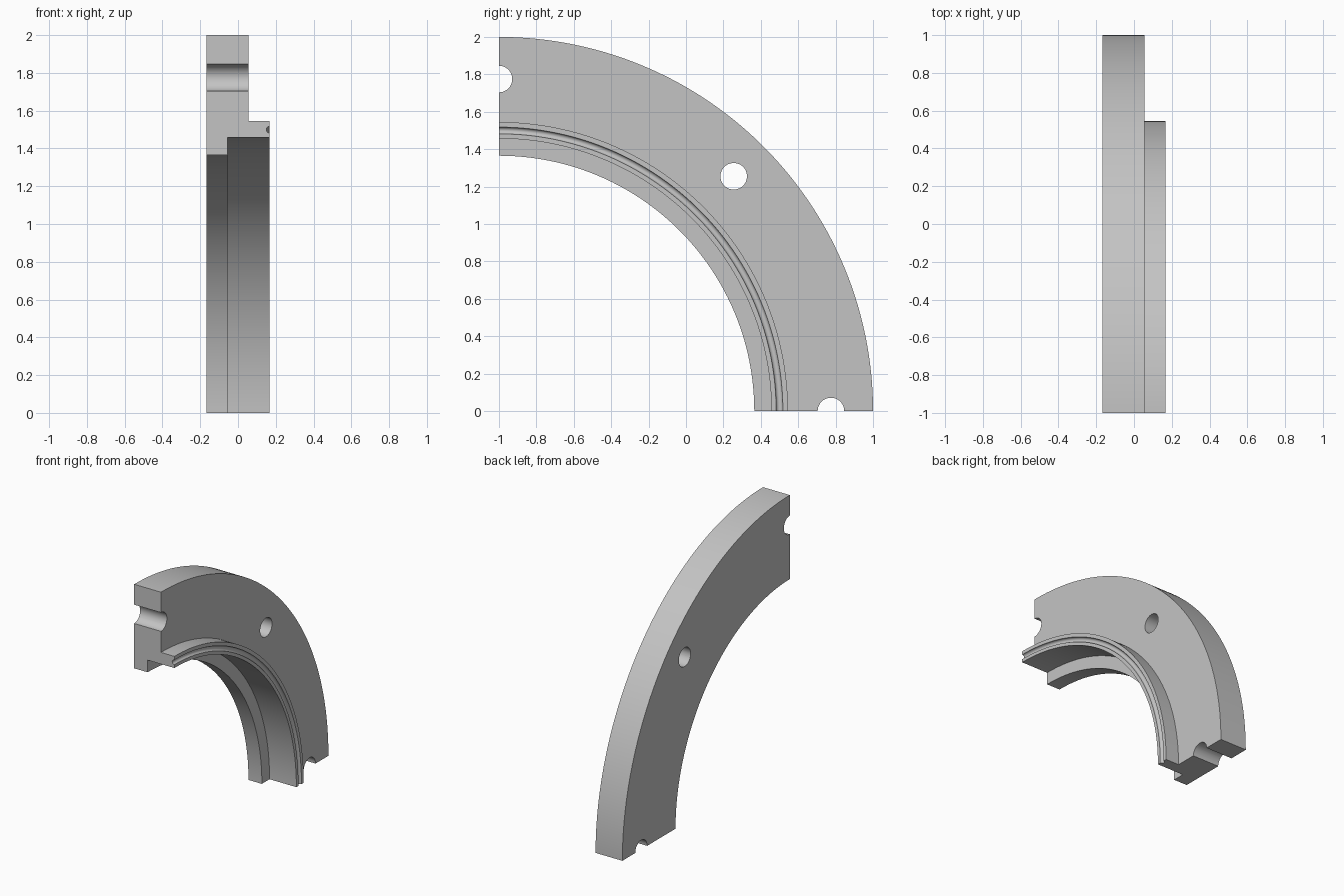
import bpy, bmesh, math
from mathutils import Matrix, Vector

cube = bpy.data.objects.get("Cube")
if cube:
    bpy.data.objects.remove(cube)

steel = bpy.data.materials.new("light_grey")
steel.use_nodes = True
colour = (0.55, 0.55, 0.55, 1)
steel.diffuse_color = colour
steel.node_tree.nodes["Principled BSDF"].inputs["Base Color"].default_value = colour

AXIS = Vector((0, -1, 0))      # ring axis runs along x through this point
STEP = 0.168                   # half the total width
STEPS = 96


def make_object(name, bm):
    bmesh.ops.recalc_face_normals(bm, faces=bm.faces)
    mesh = bpy.data.meshes.new(name)
    bm.to_mesh(mesh)
    bm.free()
    mesh.materials.append(steel)
    ob = bpy.data.objects.new(name, mesh)
    bpy.context.collection.objects.link(ob)
    return ob


# Cross-section as (x, radius), with a round groove in the lip face
groove = [(STEP - 0.018 * math.sin(a), 1.5 - 0.018 * math.cos(a))
          for a in (math.pi * i / 12 for i in range(13))]
third = STEP / 3
section = [(-STEP, 1.365), (-third, 1.365), (-third, 1.457), (STEP, 1.457),
           *groove,
           (STEP, 1.545), (third, 1.545), (third, 2), (-STEP, 2)]

# Quarter ring: sweep the section, then close both cut ends
bm = bmesh.new()
rings = []
for i in range(STEPS + 1):
    a = math.pi / 2 * i / STEPS
    rings.append([bm.verts.new(AXIS + Vector((x, r * math.cos(a), r * math.sin(a))))
                  for x, r in section])
count = len(section)
for one, two in zip(rings, rings[1:]):
    for j in range(count):
        k = (j + 1) % count
        bm.faces.new((one[j], one[k], two[k], two[j]))
bm.faces.new(rings[0])
bm.faces.new(rings[-1])
flange = make_object("quarter_flange", bm)

# Bolt holes: one whole, one half at each cut end
bm = bmesh.new()
for angle in (0, 45, 90):
    a = math.radians(angle)
    place = AXIS + Vector((0, math.cos(a), math.sin(a))) * 1.775
    bmesh.ops.create_cone(bm, cap_ends=True, segments=48, radius1=0.071, radius2=0.071,
                          depth=1, matrix=Matrix.Translation(place) @ Matrix.Rotation(math.pi / 2, 4, 'Y'))
cutter = make_object("bolt_hole_cutter", bm)

cut = flange.modifiers.new("bolt_holes", 'BOOLEAN')
cut.operation = 'DIFFERENCE'
cut.solver = 'EXACT'
cut.object = cutter

bpy.ops.object.select_all(action='DESELECT')
flange.select_set(True)
bpy.context.view_layer.objects.active = flange
bpy.ops.object.modifier_apply(modifier=cut.name)
bpy.data.objects.remove(cutter)
bpy.ops.object.shade_smooth_by_angle(angle=math.radians(30))
